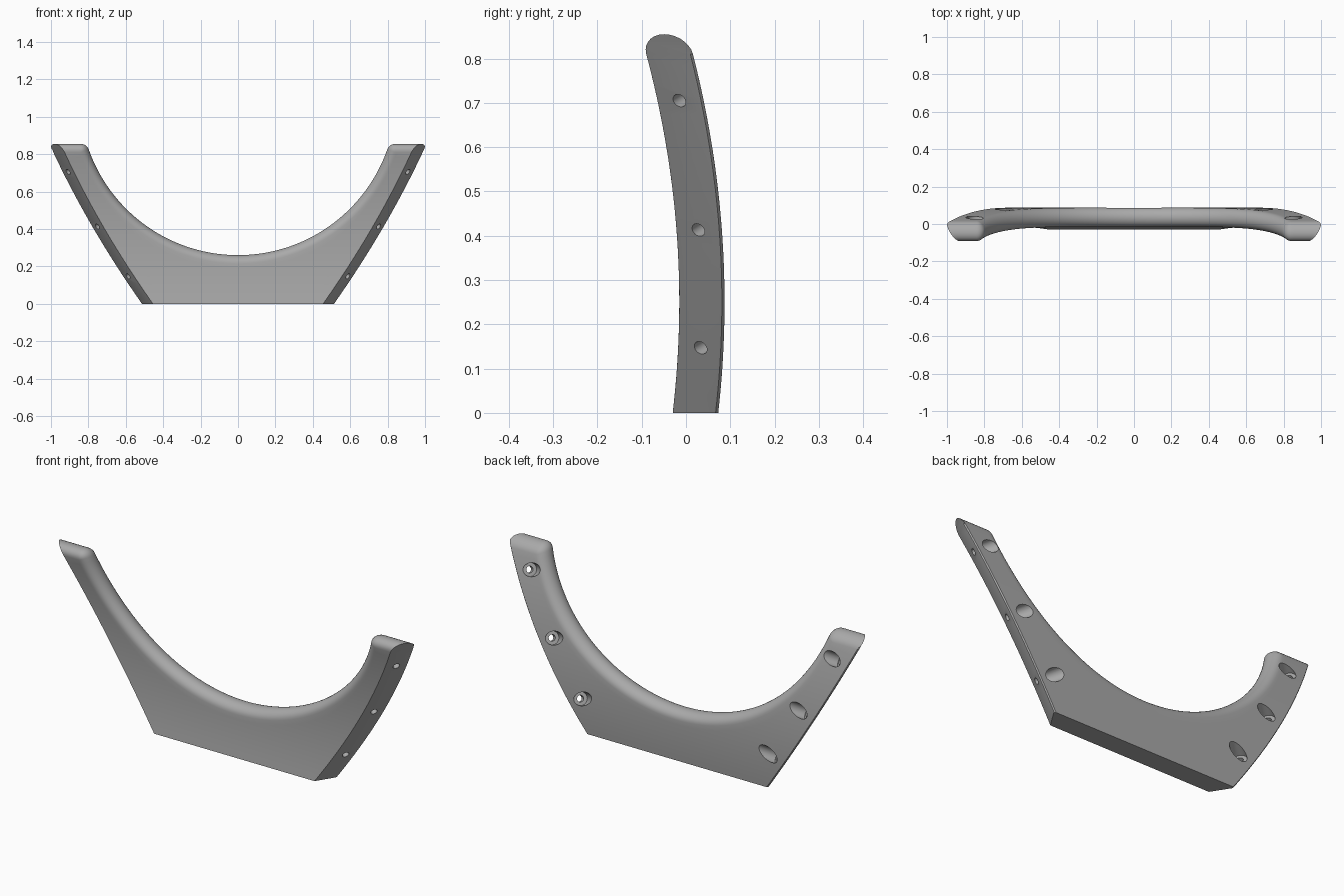
import bpy, bmesh
from math import sin, cos, acos, pi, sqrt
from mathutils import Vector

if "Cube" in bpy.data.objects:
    bpy.data.objects.remove(bpy.data.objects["Cube"])

RIM = 0.045                      # height of the rounded rim
ARCH_Z, ARCH_R = 1.106, 0.891    # arch circle, measured at the foot of the rim
TIP_Z = 0.81                     # foot of the rounded tips
FILLET = 0.012
ARCH_STEPS, ROW, ARC, FAN = 48, 10, 14, 6


def front_y(z):
    return -0.015 - (z - 0.25) ** 2 / 4.2


def back_y(z):
    return 0.087 - (z - 0.25) ** 2 / 4.4


def side_x(y, z):
    # slanted flat side, with a softened back edge
    soft = min(max((y - back_y(z)) / FILLET + 1, 0), 1)
    return 0.474 + 0.63 * z + 0.636 * y - FILLET * soft ** 2


def section(core, normal, foot, slide=0.0):
    """One closed loop: front row, rounded rim, back row, outer side."""
    (cx, cz), (nx, nz), (width, fz) = core, normal, foot
    pts = []

    def row(surface, k):
        t = max(k / ROW, slide)
        ox = width * side_x(surface(fz), fz)
        z = cz + (fz - cz) * t
        pts.append((cx + (ox - cx) * t, surface(z), z))

    for k in range(ROW, -1, -1):
        row(front_y, k)
    for i in range(1, ARC):
        a = pi * i / ARC
        z = cz + nz * RIM * sin(a)
        mid, half = (front_y(z) + back_y(z)) / 2, (back_y(z) - front_y(z)) / 2
        y = mid - half * cos(a)
        x = cx + nx * RIM * sin(a)
        pts.append((x + (side_x(y, z) - x) * slide, y, z))
    for k in range(ROW + 1):
        row(back_y, k)
    for t in (0.8, 0.5, 0):
        y = back_y(fz) - FILLET * (1 - t)
        pts.append((width * side_x(y, fz), y, fz))
    return pts


# Stations: along the arch, around the tip corner, then across the tip
loops = []
a_max = acos((ARCH_Z - TIP_Z) / ARCH_R)
half_steps = ARCH_STEPS // 2
for i in range(ARCH_STEPS + 1):
    a = a_max * i / ARCH_STEPS
    core = (ARCH_R * sin(a), ARCH_Z - ARCH_R * cos(a))
    if i <= half_steps:
        foot = (i / half_steps, 0.0)
    else:
        foot = (1.0, TIP_Z * (i / half_steps - 1))
    loops.append(section(core, (-sin(a), cos(a)), foot))
for i in range(1, FAN + 1):
    a = a_max * (1 - i / FAN)
    loops.append(section(core, (-sin(a), cos(a)), (1.0, TIP_Z)))
for i in range(1, ROW + 1):
    loops.append(section(core, (0, 1), (1.0, TIP_Z), i / ROW))

# Skin the stations
bm = bmesh.new()
rings = [[bm.verts.new(p) for p in loop] for loop in loops]
for r0, r1 in zip(rings, rings[1:]):
    for i in range(len(r0)):
        j = (i + 1) % len(r0)
        bm.faces.new((r0[i], r0[j], r1[j], r1[i]))
bm.faces.new(rings[-1])
bmesh.ops.remove_doubles(bm, verts=bm.verts, dist=0.00002)
bmesh.ops.recalc_face_normals(bm, faces=bm.faces)
mesh = bpy.data.meshes.new("curved_bracket")
bm.to_mesh(mesh)
bm.free()
bracket = bpy.data.objects.new("curved_bracket", mesh)
bpy.context.collection.objects.link(bracket)

# Stepped screw hole cutters: narrow at the slanted side, wide at the back
bm = bmesh.new()
STEPS = ((0.05, 0.016), (-0.04, 0.016), (-0.04, 0.033), (-0.25, 0.033))
SIDES = 28
for mirror in (1, -1):
    for y, z in ((0.033, 0.147), (0.028, 0.413), (-0.015, 0.705)):
        start = Vector((mirror * side_x(y, z), y, z))
        axis = Vector((mirror * 0.7, -0.6, -0.38)).normalized()
        u = axis.orthogonal().normalized()
        v = axis.cross(u)
        rings = []
        for dist, rad in STEPS:
            rings.append([bm.verts.new(start + axis * dist + rad * (
                u * cos(2 * pi * i / SIDES) + v * sin(2 * pi * i / SIDES)))
                for i in range(SIDES)])
        for r0, r1 in zip(rings, rings[1:]):
            for i in range(SIDES):
                j = (i + 1) % SIDES
                bm.faces.new((r0[i], r0[j], r1[j], r1[i]))
        bm.faces.new(rings[0])
        bm.faces.new(rings[-1])
bmesh.ops.recalc_face_normals(bm, faces=bm.faces)
cut_mesh = bpy.data.meshes.new("hole_cutter")
bm.to_mesh(cut_mesh)
bm.free()
cutter = bpy.data.objects.new("hole_cutter", cut_mesh)
bpy.context.collection.objects.link(cutter)
cutter.hide_render = True

# Mirror the half, drill the holes
mod = bracket.modifiers.new("mirror", 'MIRROR')
mod.use_clip = True
mod.merge_threshold = 0.0001
cut = bracket.modifiers.new("holes", 'BOOLEAN')
cut.operation = 'DIFFERENCE'
cut.solver = 'EXACT'
cut.object = cutter

bpy.ops.object.select_all(action='DESELECT')
bracket.select_set(True)
bpy.context.view_layer.objects.active = bracket
for name in ("mirror", "holes"):
    bpy.ops.object.modifier_apply(modifier=name)
bpy.data.objects.remove(cutter)
bpy.ops.object.shade_smooth_by_angle(angle=0.55)

# Plain grey
grey = bpy.data.materials.new("plain_grey")
grey.use_nodes = True
colour = (0.4, 0.4, 0.4, 1)
grey.diffuse_color = colour
grey.node_tree.nodes["Principled BSDF"].inputs["Base Color"].default_value = colour
bracket.data.materials.clear()
bracket.data.materials.append(grey)
